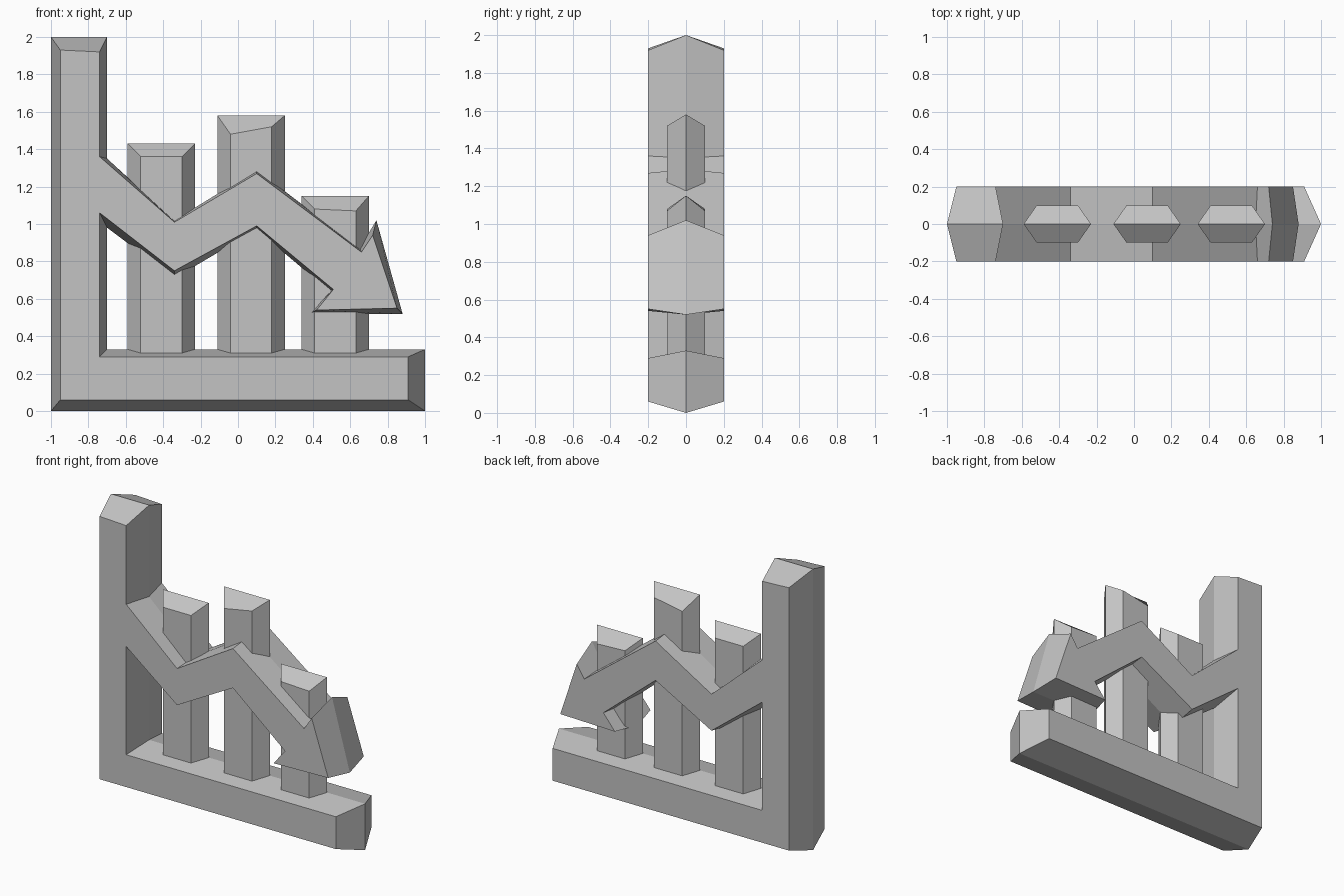
import bpy
import bmesh

default_cube = bpy.data.objects.get("Cube")
if default_cube:
    bpy.data.objects.remove(default_cube, do_unlink=True)

# Single grey material shared by every part
grey = bpy.data.materials.new("plain grey")
grey.use_nodes = True
grey_colour = (0.55, 0.55, 0.55, 1)
grey.diffuse_color = grey_colour
grey.node_tree.nodes["Principled BSDF"].inputs["Base Color"].default_value = grey_colour


def ridged_slab(name, outline, half_depth):
    """Make a slab whose rim rises to a ridge halfway through its depth.

    Each outline entry holds the ridge point and the matching face point,
    both as (x, z), listed anticlockwise as seen from the front.
    """
    bm = bmesh.new()
    front = [bm.verts.new((x, -half_depth, z)) for _, (x, z) in outline]
    ridge = [bm.verts.new((x, 0, z)) for (x, z), _ in outline]
    back = [bm.verts.new((x, half_depth, z)) for _, (x, z) in outline]
    bm.faces.new(front)
    bm.faces.new(reversed(back))
    count = len(outline)
    for near, far in ((front, ridge), (ridge, back)):
        for i in range(count):
            j = (i + 1) % count
            bm.faces.new((near[i], far[i], far[j], near[j]))
    bmesh.ops.recalc_face_normals(bm, faces=bm.faces)
    mesh = bpy.data.meshes.new(name)
    bm.to_mesh(mesh)
    bm.free()
    mesh.materials.append(grey)
    part = bpy.data.objects.new(name, mesh)
    bpy.context.collection.objects.link(part)
    return part


# Base bar and its inner corner with the upright post
base = [
    ((-1, 0), (-.95, .06)),
    ((1, 0), (.91, .06)),
    ((1, .33), (.91, .29)),
    ((-.7, .33), (-.74, .29)),
]
# Underside of the falling zigzag
zigzag_lower = [
    ((-.7, .98), (-.74, 1.06)),
    ((-.34, .71), (-.34, .75)),
    ((.1, .97), (.1, .99)),
    ((.49, .64), (.51, .65)),
]
# Arrow head
arrow_head = [
    ((.38, .52), (.42, .54)),
    ((.88, .52), (.85, .55)),
    ((.74, 1.02), (.72, .94)),
]
# Upper side of the zigzag, back to the post
zigzag_upper = [
    ((.65, .87), (.66, .85)),
    ((.1, 1.29), (.1, 1.27)),
    ((-.34, 1.02), (-.34, 1.01)),
    ((-.7, 1.35), (-.74, 1.36)),
]
# Top of the upright post
post_top = [
    ((-.7, 2), (-.74, 1.92)),
    ((-1, 2), (-.95, 1.93)),
]
ridged_slab("axes_with_falling_arrow",
            base + zigzag_lower + arrow_head + zigzag_upper + post_top, .2)


def chart_bar(name, centre, top, left_drop, right_drop):
    """Six-sided column with a sloping roof on its front and back."""
    wide, narrow, bottom = .18, .11, .29
    left, right = centre - wide, centre + wide
    face_left, face_right = centre - narrow, centre + narrow
    ridged_slab(name, [
        ((left, bottom), (face_left, bottom)),
        ((right, bottom), (face_right, bottom)),
        ((right, top), (face_right, top - right_drop)),
        ((left, top), (face_left, top - left_drop)),
    ], .1)


# Three chart columns
chart_bar("left_hand_bar", -.41, 1.43, .07, .07)
chart_bar("middle_bar", .07, 1.58, .1, .06)
chart_bar("right_hand_bar", .52, 1.15, .07, .08)
